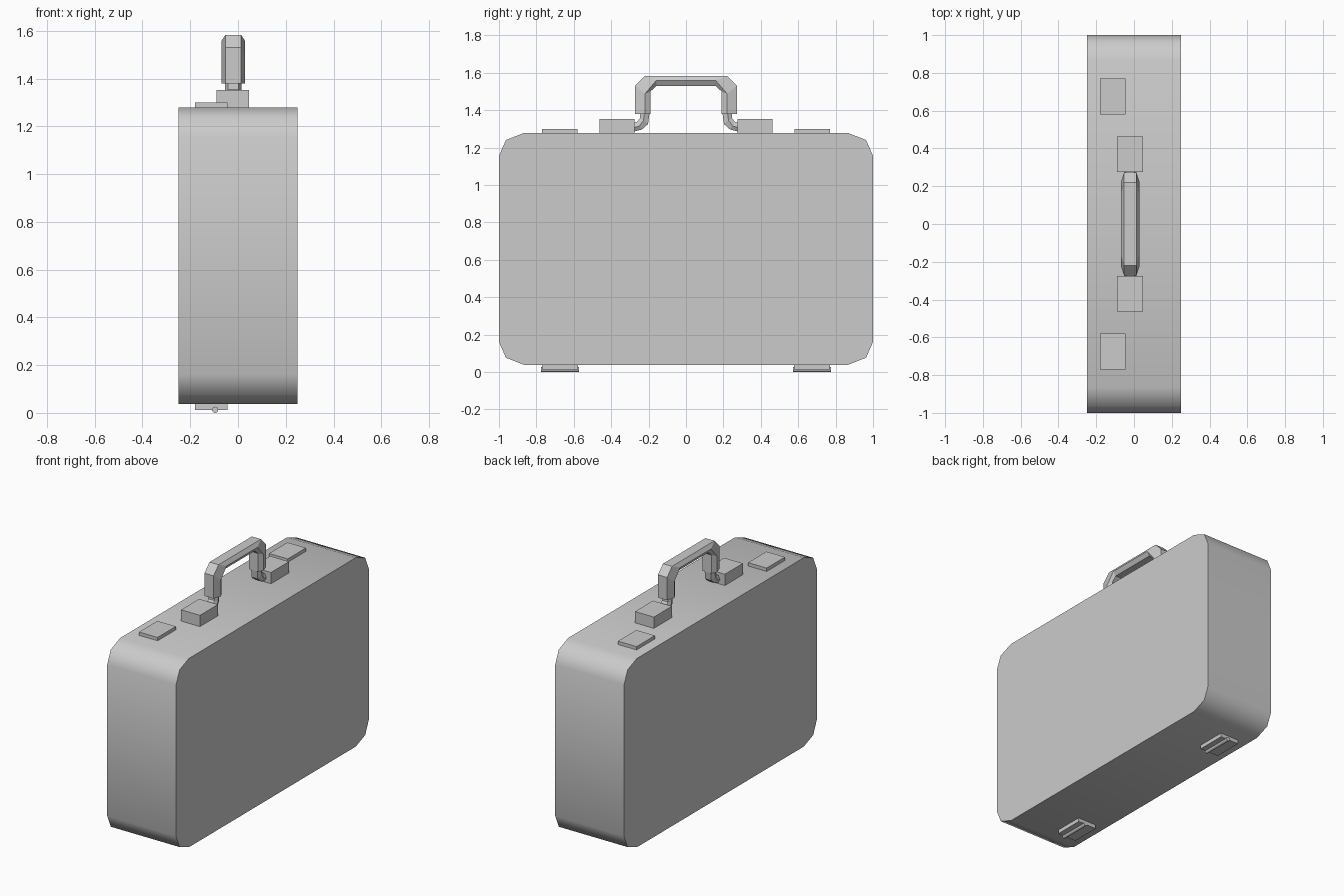
import bpy, bmesh, math

if "Cube" in bpy.data.objects:
    bpy.data.objects.remove(bpy.data.objects["Cube"])


def mesh_object(name, bm):
    bmesh.ops.recalc_face_normals(bm, faces=bm.faces[:])
    me = bpy.data.meshes.new(name)
    bm.to_mesh(me)
    bm.free()
    ob = bpy.data.objects.new(name, me)
    bpy.context.collection.objects.link(ob)
    return ob


def box(name, x0, x1, y0, y1, z0, z1):
    bm = bmesh.new()
    bmesh.ops.create_cube(bm, size=1)
    for v in bm.verts:
        v.co = ((x0 + x1) / 2 + v.co.x * (x1 - x0),
                (y0 + y1) / 2 + v.co.y * (y1 - y0),
                (z0 + z1) / 2 + v.co.z * (z1 - z0))
    return mesh_object(name, bm)


def loft(name, rings):
    bm = bmesh.new()
    loops = [[bm.verts.new(p) for p in r] for r in rings]
    n = len(loops[0])
    for a, b in zip(loops, loops[1:]):
        for i in range(n):
            j = (i + 1) % n
            bm.faces.new((a[i], a[j], b[j], b[i]))
    bm.faces.new(loops[0])
    bm.faces.new(loops[-1])
    return mesh_object(name, bm)


def shade_smooth(ob, degrees):
    bpy.ops.object.select_all(action='DESELECT')
    ob.select_set(True)
    bpy.context.view_layer.objects.active = ob
    bpy.ops.object.shade_smooth_by_angle(angle=math.radians(degrees))


# Case body: rounded rectangle profile extruded across x
ZMID = 0.658
quarter = [(1.0, 0.497), (0.963, 0.582), (0.866, 0.62)]
profile = quarter + [(-y, z) for y, z in reversed(quarter)]
profile += [(y, -z) for y, z in reversed(profile)]
body = loft("case_body", [[(x, y, ZMID + z) for y, z in profile] for x in (-0.25, 0.25)])
shade_smooth(body, 50)

# Handle: six-sided section given by outer, middle and inner (y, z) points
HX = -0.02


def hex_ring(points, flat, wide, side=1):
    section = [(-flat, 0), (flat, 0), (wide, 1), (flat, 2), (-flat, 2), (-wide, 1)]
    return [(HX + x, side * points[k][0], points[k][1]) for x, k in section]


grip = [((0.272, 1.38), (0.22, 1.38), (0.19, 1.38)),
        ((0.272, 1.53), (0.22, 1.487), (0.19, 1.50)),
        ((0.22, 1.583), (0.16, 1.557), (0.157, 1.53))]
loft("handle_grip", [hex_ring(p, 0.033, 0.05) for p in grip]
     + [hex_ring(p, 0.033, 0.05, -1) for p in reversed(grip)])

neck = [((0.245, 1.385), (0.222, 1.385), (0.195, 1.385)),
        ((0.247, 1.355), (0.227, 1.345), (0.203, 1.325)),
        ((0.262, 1.338), (0.250, 1.315), (0.236, 1.296)),
        ((0.285, 1.33), (0.285, 1.305), (0.285, 1.284))]

for side, label in ((1, "back"), (-1, "front")):
    def span(a, b):
        return sorted((side * a, side * b))

    # Curved link between the grip and its mount
    loft("handle_link_" + label, [hex_ring(p, 0.022, 0.034, side) for p in neck])
    # Handle mount and latch on the top
    box("handle_mount_" + label, -0.09, 0.047, *span(0.275, 0.462), 1.27, 1.352)
    box("latch_" + label, -0.18, -0.045, *span(0.58, 0.77), 1.27, 1.30)
    # Hinge plate and pin underneath
    box("hinge_plate_" + label, -0.18, -0.045, *span(0.577, 0.77), 0.013, 0.05)
    bpy.ops.mesh.primitive_cylinder_add(
        vertices=12, radius=0.013, depth=0.205,
        location=(-0.096, side * 0.674, 0.013), rotation=(math.pi / 2, 0, 0))
    pin = bpy.context.object
    pin.name = "hinge_pin_" + label
    shade_smooth(pin, 40)
